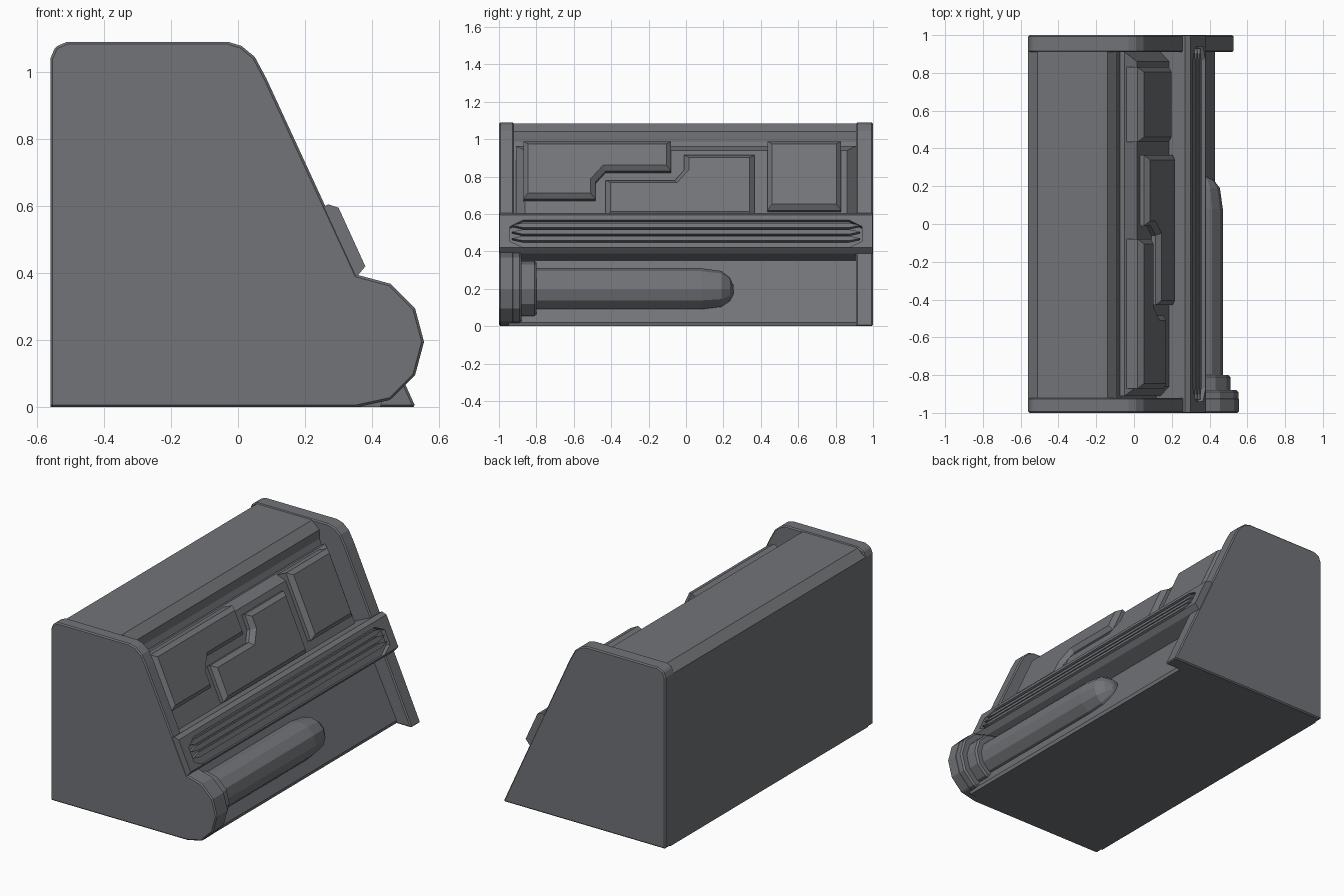
import bpy, bmesh
from math import sin, cos, radians
from mathutils import Vector

cube = bpy.data.objects.get("Cube")
if cube:
    bpy.data.objects.remove(cube, do_unlink=True)

grey = bpy.data.materials.new("slate_grey")
grey.use_nodes = True
COLOR = (0.165, 0.172, 0.185, 1)
grey.diffuse_color = COLOR
grey.node_tree.nodes["Principled BSDF"].inputs["Base Color"].default_value = COLOR

SLOPE = 0.4536                                # run of the sloping front per unit of height
NORMAL = Vector((1, 0, SLOPE)).normalized()   # outward direction of the sloping front


def slope_x(z, offset=0):
    return 0.53 - SLOPE * z + offset


def finish(name, bm):
    bmesh.ops.recalc_face_normals(bm, faces=bm.faces)
    mesh = bpy.data.meshes.new(name)
    bm.to_mesh(mesh)
    bm.free()
    mesh.materials.append(grey)
    obj = bpy.data.objects.new(name, mesh)
    bpy.context.collection.objects.link(obj)
    return obj


def solid(bm, ring_a, ring_b):
    """Close two matching rings of points into a solid; return the first cap."""
    a = [bm.verts.new(p) for p in ring_a]
    b = [bm.verts.new(p) for p in ring_b]
    cap = bm.faces.new(a)
    bm.faces.new(b[::-1])
    for i in range(len(a)):
        j = (i + 1) % len(a)
        bm.faces.new((a[j], a[i], b[i], b[j]))
    return cap


def prism(name, profile, y0, y1, bevel=0):
    """Extrude an (x, z) profile along y."""
    bm = bmesh.new()
    solid(bm, [(x, y0, z) for x, z in profile], [(x, y1, z) for x, z in profile])
    obj = finish(name, bm)
    if bevel:
        mod = obj.modifiers.new("edge_bevel", "BEVEL")
        mod.width, mod.segments, mod.limit_method = bevel, 1, "ANGLE"
    return obj


def slab(name, outline, offset, depth, chamfer=0):
    """Raise a (y, z) outline from the sloping front, with a chamfered face."""
    bm = bmesh.new()
    outer = [Vector((slope_x(z, offset), y, z)) for y, z in outline]
    cap = solid(bm, outer, [p - NORMAL * depth for p in outer])
    if chamfer:
        bmesh.ops.recalc_face_normals(bm, faces=bm.faces)
        bmesh.ops.bevel(bm, geom=list(cap.edges), offset=chamfer, segments=1,
                        profile=0.5, affect="EDGES")
    return finish(name, bm)


def rect(y0, y1, z0, z1):
    return [(y0, z0), (y1, z0), (y1, z1), (y0, z1)]


def lathe(name, stations, sides=12, cx=0.355, cz=0.195):
    """Rings of (y, radius) around an axis along y."""
    bm = bmesh.new()
    rings = []
    for y, r in stations:
        angles = [radians(360 * i / sides) for i in range(sides)]
        rings.append([bm.verts.new((cx + r * cos(t), y, max(cz + r * sin(t), 0.002)))
                      for t in angles])
    for a, b in zip(rings, rings[1:]):
        for i in range(sides):
            j = (i + 1) % sides
            bm.faces.new((a[i], a[j], b[j], b[i]))
    bm.faces.new(rings[0])
    bm.faces.new(rings[-1])
    return finish(name, bm)


# Main body with a bevelled top lip and recessed front
prism("body", [(-0.56, 0), (-0.56, 1.04), (-0.51, 1.085), (-0.14, 1.085), (-0.09, 1.04),
               (-0.09, 0.985), (0.13, 0.51), (0.27, 0.351), (0.43, 0.02), (0.425, 0)],
      -0.95, 0.95)

# End plates: the front one swells into the round housing
crown = [(-0.56, 0), (-0.56, 1.04), (-0.545, 1.075), (-0.51, 1.09), (-0.03, 1.09),
         (0.01, 1.078), (0.05, 1.045), (0.085, 0.98)]
bulge = [(0.355 + 0.2 * cos(radians(a)), max(0.195 + 0.2 * sin(radians(a)), 0))
         for a in range(90, -91, -30)]
prism("front_end_plate", crown + bulge, -1, -0.92, 0.007)
prism("back_end_plate", crown + [(0.53, 0)], 0.91, 1, 0.007)

# Chamfered upper panel and the raised blocks on it
slab("upper_panel", rect(-0.91, 0.91, 0.5, 0.985), -0.088, 0.1, 0.05)
BLOCK = -0.036
slab("stepped_block", [(-0.87, 0.998), (-0.08, 0.998), (-0.08, 0.84), (-0.43, 0.84),
                       (-0.485, 0.78), (-0.485, 0.69), (-0.87, 0.69)], BLOCK, 0.12, 0.025)
slab("notched_block", [(-0.43, 0.79), (-0.06, 0.79), (-0.01, 0.845), (-0.01, 0.925),
                       (0.365, 0.925), (0.365, 0.59), (-0.43, 0.59)], BLOCK, 0.12, 0.025)
slab("square_block", rect(0.435, 0.83, 0.63, 0.998), BLOCK, 0.12, 0.025)

# Trim bar with a pointed recess
trim = prism("trim_bar", [(0.30, 0.595), (0.27, 0.605), (0.11, 0.53), (0.2, 0.32),
                          (0.27, 0.351), (0.355, 0.39), (0.38, 0.42)], -0.998, 0.998)
cutter = slab("recess_cutter", [(-0.94, 0.545), (-0.87, 0.58), (0.87, 0.58), (0.94, 0.545),
                                (0.94, 0.465), (0.87, 0.432), (-0.87, 0.432),
                                (-0.94, 0.465)], 0.07, 0.055)
cutter.hide_render = True
cut = trim.modifiers.new("recess", "BOOLEAN")
cut.object, cut.operation, cut.solver = cutter, "DIFFERENCE", "EXACT"
bpy.context.view_layer.objects.active = trim
bpy.ops.object.modifier_apply(modifier=cut.name)
bpy.data.objects.remove(cutter, do_unlink=True)

# Ridges along the recess
for z in (0.47, 0.505, 0.54):
    slab("trim_ridge", [(-0.93, z), (-0.87, z + 0.013), (0.87, z + 0.013), (0.93, z),
                        (0.87, z - 0.013), (-0.87, z - 0.013)], 0.034, 0.05)

# Round housing, collar and barrel along the lower panel
lathe("housing", [(-0.99, 0.198), (-0.89, 0.198), (-0.88, 0.188)])
lathe("collar", [(-0.9, 0.155), (-0.81, 0.155), (-0.8, 0.145)])
lathe("barrel", [(-0.85, 0.115), (0.08, 0.115), (0.19, 0.1), (0.235, 0.065), (0.255, 0.02)])
